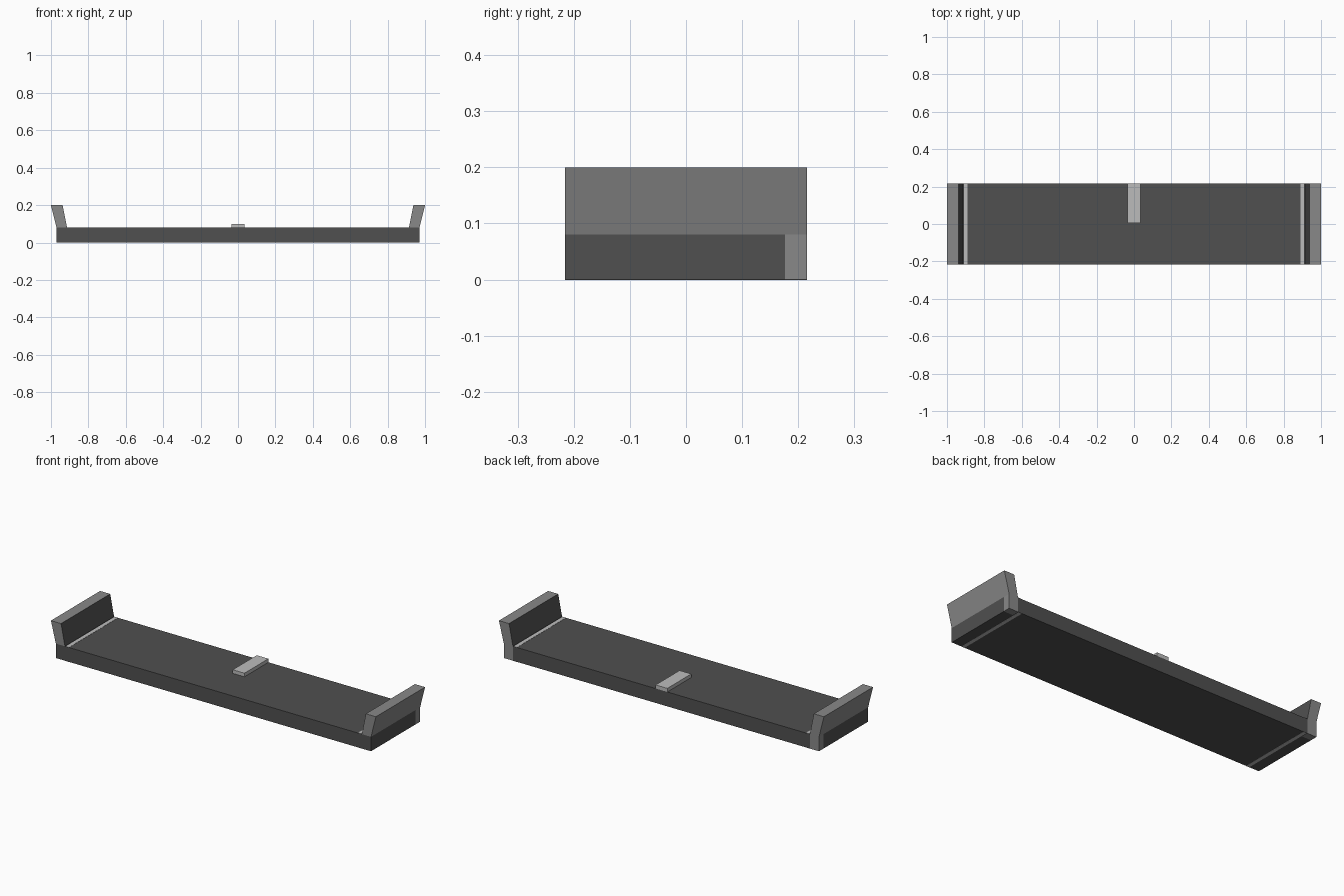
import bpy

if "Cube" in bpy.data.objects:
    bpy.data.objects.remove(bpy.data.objects["Cube"])


def grey(name, v):
    m = bpy.data.materials.new(name)
    m.diffuse_color = (v, v, v, 1)
    m.use_nodes = True
    m.node_tree.nodes["Principled BSDF"].inputs["Base Color"].default_value = m.diffuse_color
    return m


DARK, MID, LIGHT = grey("dark", 0.08), grey("mid", 0.25), grey("light", 0.5)
D = 0.216  # half depth


def prism(name, profile, y0, y1, mat):
    """Extrude an x/z profile (counter-clockwise seen from the front) along y."""
    n = len(profile)
    verts = [(x, y, z) for y in (y0, y1) for x, z in profile]
    faces = [tuple(range(n)), tuple(reversed(range(n, 2 * n)))]
    faces += [(i, i + n, (i + 1) % n + n, (i + 1) % n) for i in range(n)]
    mesh = bpy.data.meshes.new(name)
    mesh.from_pydata(verts, [], faces)
    mesh.materials.append(mat)
    obj = bpy.data.objects.new(name, mesh)
    bpy.context.collection.objects.link(obj)
    return obj


def box(name, x0, x1, y0, y1, z0, z1, mat):
    return prism(name, [(x0, z0), (x1, z0), (x1, z1), (x0, z1)], y0, y1, mat)


def mirrored(obj):
    obj.modifiers.new("mirror", 'MIRROR').use_mirror_merge = False
    return obj


# base: full-width slab, with rear corners left open for the end posts
P, XI, XO, H = 0.176, 0.914, 0.97, 0.08
outline = [(-XO, -D), (XO, -D), (XO, P), (XI, P), (XI, D),
           (-XI, D), (-XI, P), (-XO, P)]
n = len(outline)
mesh = bpy.data.meshes.new("base")
mesh.from_pydata([(x, y, z) for z in (0, H) for x, y in outline], [],
                 [tuple(reversed(range(n))), tuple(range(n, 2 * n))] +
                 [(i, (i + 1) % n, (i + 1) % n + n, i + n) for i in range(n)])
mesh.materials.append(DARK)
bpy.context.collection.objects.link(bpy.data.objects.new("base", mesh))

# rear corner posts
mirrored(box("corner_post", XI, XO, P, D, 0, H, MID))

# outward-leaning end walls with a dark inner face
wall = mirrored(prism("end_wall", [(XI, H), (XO, H), (1.0, 0.2), (0.938, 0.2)], -D, D, MID))
wall.data.materials.append(DARK)
wall.data.polygons[5].material_index = 1

# nearly flush light strips above and below, inboard of each wall
mirrored(box("top_strip", 0.889, 0.909, -D, D, H - 0.002, H + 0.001, LIGHT))
mirrored(box("bottom_strip", 0.889, 0.909, -D, D, 0, 0.002, LIGHT)).location.z = -0.0005

# centre tab at the rear half
box("centre_tab", -0.036, 0.036, 0.005, D, H, 0.1, LIGHT)
